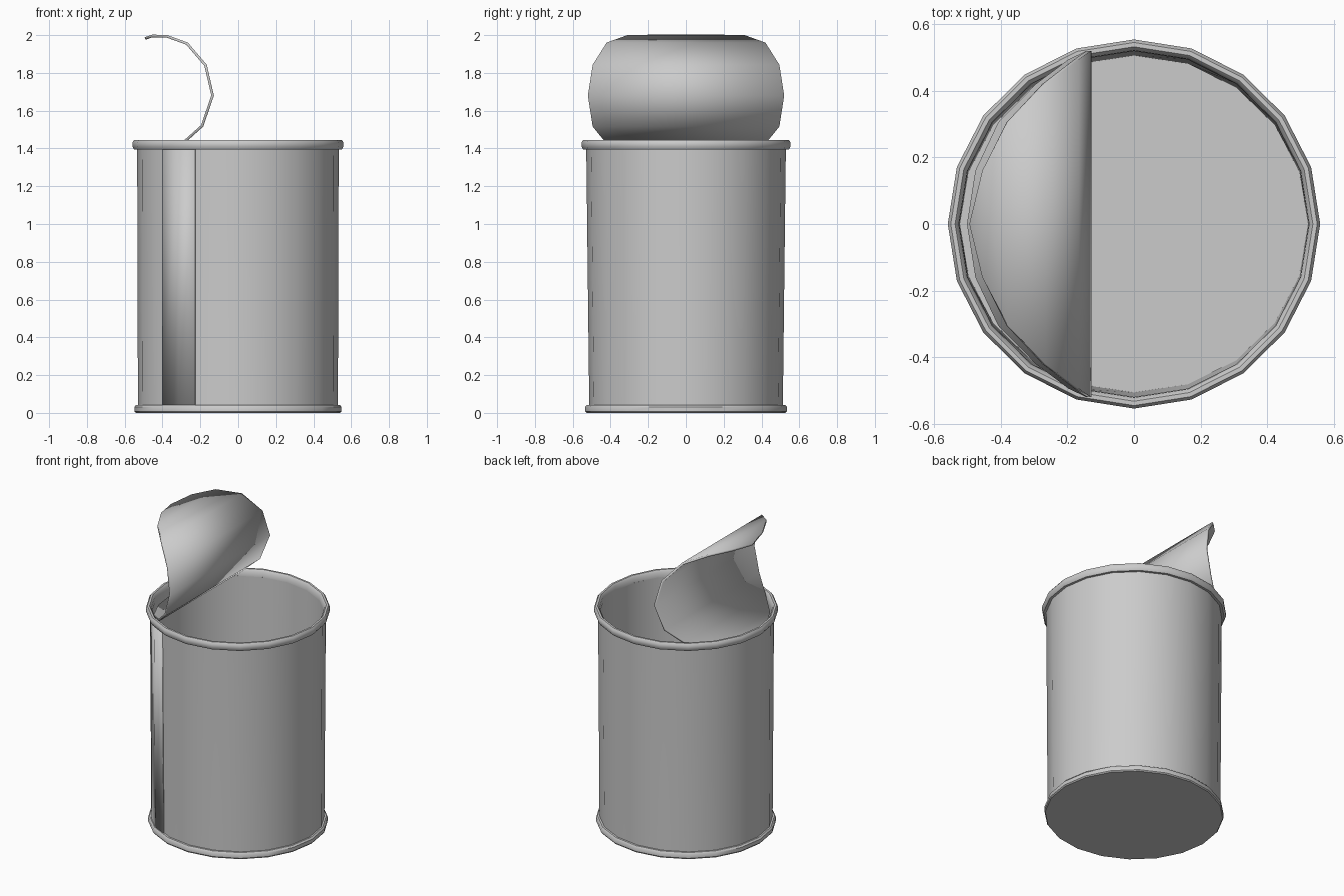
import bpy, math

if "Cube" in bpy.data.objects:
    bpy.data.objects.remove(bpy.data.objects["Cube"])

SIDES = 20


def make(name, verts, faces, angle=40):
    mesh = bpy.data.meshes.new(name)
    mesh.from_pydata(verts, [], faces)
    mesh.update()
    ob = bpy.data.objects.new(name, mesh)
    bpy.context.collection.objects.link(ob)
    bpy.ops.object.select_all(action='DESELECT')
    ob.select_set(True)
    bpy.context.view_layer.objects.active = ob
    bpy.ops.object.shade_smooth_by_angle(angle=math.radians(angle))
    return ob


def lathe(name, profile, closed):
    """Spin (x radius, y radius, z) points; open profiles get end caps."""
    verts = [(rx * math.cos(2 * math.pi * i / SIDES), ry * math.sin(2 * math.pi * i / SIDES), z)
             for rx, ry, z in profile for i in range(SIDES)]
    n = len(profile)
    faces = []
    for r in range(n if closed else n - 1):
        a, b = r * SIDES, (r + 1) % n * SIDES
        for i in range(SIDES):
            j = (i + 1) % SIDES
            faces.append((a + i, a + j, b + j, b + i))
    if not closed:
        faces.append(tuple(reversed(range(SIDES))))
        faces.append(tuple(range((n - 1) * SIDES, n * SIDES)))
    return make(name, verts, faces)


# Thin tin wall with a flat base, slightly squeezed towards the bottom
lathe("can_body", [(.530, .513, .005), (.530, .513, .04), (.534, .529, 1.41),
                   (.525, .520, 1.41), (.522, .506, .02)], False)

# Rolled rims
lathe("bottom_rim", [(.540, .526, 0), (.549, .534, .008), (.549, .534, .032),
                     (.540, .526, .042), (.525, .510, .042), (.525, .510, 0)], True)
lathe("top_rim", [(.533, .528, 1.395), (.550, .545, 1.395), (.559, .554, 1.41),
                  (.559, .554, 1.432), (.550, .545, 1.445), (.537, .532, 1.445),
                  (.526, .521, 1.432), (.524, .519, 1.40)], True)
lathe("base_disc", [(.543, .529, 0), (.525, .510, .012)], False)

# Lapped side seam on the front left
angles = [math.radians(a) for a in (-139, -126, -115.5)]
radii = (.531, .537, .529)
seam_verts = [(r * math.cos(a), (r - (.016 if z < 1 else 0)) * math.sin(a), z)
              for z in (.04, 1.40) for a, r in zip(angles, radii)]
seam = make("side_seam", seam_verts, [(0, 1, 4, 3), (1, 2, 5, 4)])
thick = seam.modifiers.new("thickness", 'SOLIDIFY')
thick.thickness = .006

# Round lid curled open, its rows are chords of a 20-sided disc
curl = [(-.50, 1.37), (-.475, 1.375), (-.405, 1.385), (-.29, 1.43), (-.19, 1.52),
        (-.135, 1.68), (-.172, 1.84), (-.27, 1.955), (-.38, 1.995), (-.455, 1.995), (-.492, 1.982)]
half = [.52 * math.sin(math.pi * k / 10) for k in range(11)]
lid_verts = []
for (x, z), h in zip(curl[1:-1], half[1:-1]):
    lid_verts += [(x, -h, z), (x, h, z)]
faces = [(2 * k, 2 * k + 1, 2 * k + 3, 2 * k + 2) for k in range(8)]
lid_verts += [(*curl[0][:1], 0, curl[0][1]), (*curl[-1][:1], 0, curl[-1][1])]
faces += [(18, 1, 0), (16, 17, 19)]
lid = make("curled_lid", lid_verts, faces, 60)
thick = lid.modifiers.new("thickness", 'SOLIDIFY')
thick.thickness = .014
thick.offset = 0
